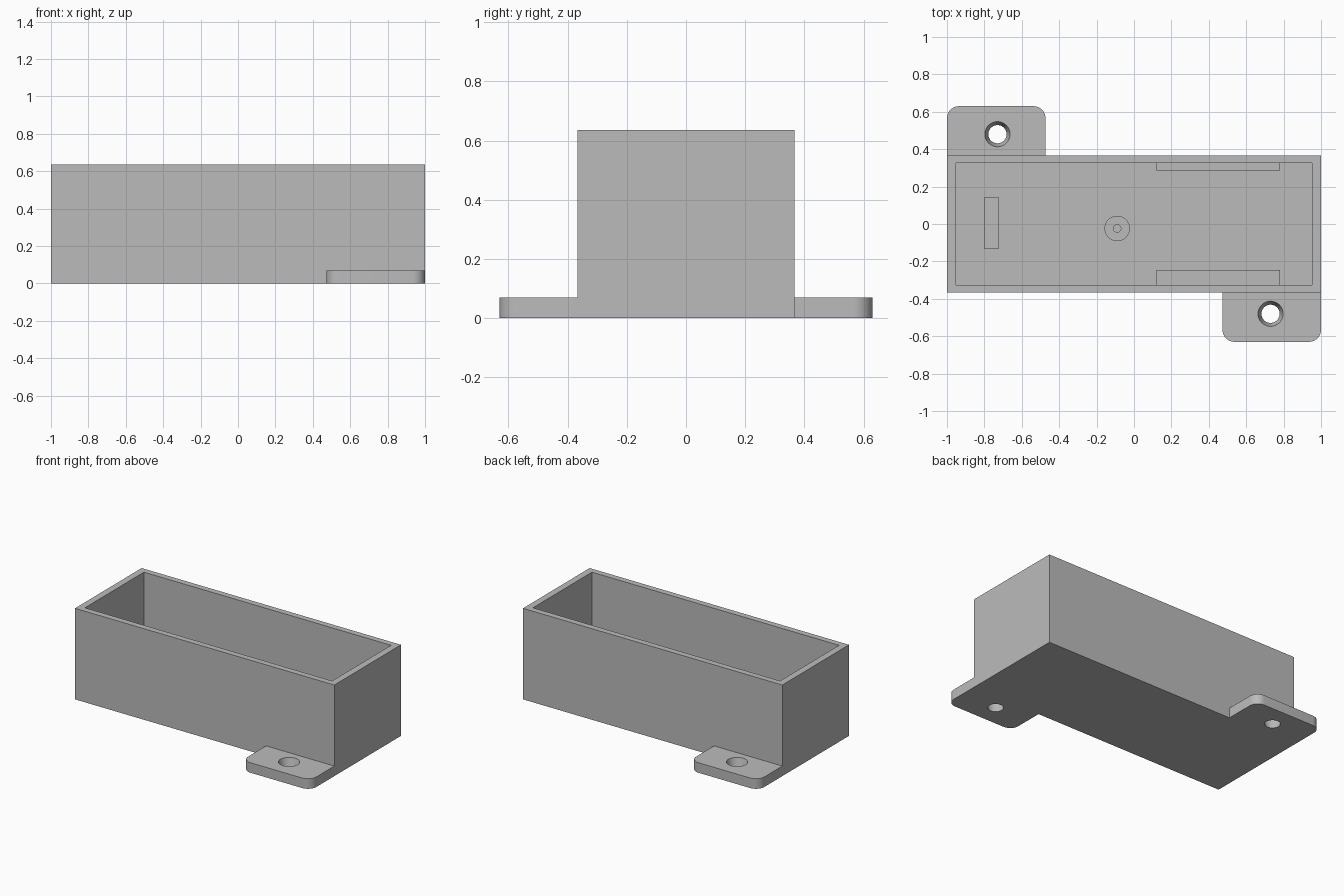
import bpy, bmesh, math

cube = bpy.data.objects.get("Cube")
if cube:
    bpy.data.objects.remove(cube, do_unlink=True)

# Single plastic material
grey = bpy.data.materials.new("grey plastic")
grey.use_nodes = True
colour = (0.5, 0.5, 0.5, 1)
grey.diffuse_color = colour
grey.node_tree.nodes["Principled BSDF"].inputs["Base Color"].default_value = colour

HEIGHT, HALF_Y, FLOOR, TAB = 0.635, 0.367, 0.05, 0.07
IN_X, IN_Y = 0.953, 0.325


def add_object(name, bm):
    bmesh.ops.recalc_face_normals(bm, faces=bm.faces)
    mesh = bpy.data.meshes.new(name)
    bm.to_mesh(mesh)
    bm.free()
    mesh.materials.append(grey)
    obj = bpy.data.objects.new(name, mesh)
    bpy.context.collection.objects.link(obj)
    return obj


def box_mesh(x, y, z):
    """Box spanning the given (low, high) ranges."""
    bm = bmesh.new()
    bmesh.ops.create_cube(bm, size=1)
    for v in bm.verts:
        v.co = [lo + (c + 0.5) * (hi - lo) for c, (lo, hi) in zip(v.co, (x, y, z))]
    return bm


def cone(name, x, y, z, r_low, r_top):
    bm = bmesh.new()
    bmesh.ops.create_cone(bm, cap_ends=True, segments=48, radius1=r_low,
                          radius2=r_top, depth=z[1] - z[0])
    bmesh.ops.translate(bm, verts=bm.verts, vec=(x, y, sum(z) / 2))
    return add_object(name, bm)


def cut(obj, cutter):
    """Subtract the cutter, then discard it."""
    cutter.hide_render = True
    mod = obj.modifiers.new("cut", 'BOOLEAN')
    mod.operation, mod.solver, mod.object = 'DIFFERENCE', 'EXACT', cutter
    activate(obj)
    bpy.ops.object.modifier_apply(modifier=mod.name)
    bpy.data.objects.remove(cutter, do_unlink=True)


def activate(obj):
    bpy.ops.object.select_all(action='DESELECT')
    obj.select_set(True)
    bpy.context.view_layer.objects.active = obj


# Open-topped case
case = add_object("case", box_mesh((-1, 1), (-HALF_Y, HALF_Y), (0, HEIGHT)))
cut(case, add_object("cavity", box_mesh((-IN_X, IN_X), (-IN_Y, IN_Y), (FLOOR, 1))))

# Mounting tabs at opposite corners, each with a tapered screw hole
for side, name in ((1, "front_tab"), (-1, "back_tab")):
    xs = sorted((side * 0.473, side))
    ys = sorted((-side * 0.63, -side * HALF_Y))
    bm = box_mesh(xs, ys, (0, TAB))
    corners = [e for e in bm.edges
               if all(abs(v.co.y) > 0.6 for v in e.verts)
               and abs(e.verts[0].co.z - e.verts[1].co.z) > 0.01]
    bmesh.ops.bevel(bm, geom=corners, offset=0.065, segments=10,
                    profile=0.5, affect='EDGES')
    tab = add_object(name, bm)
    # The cutter continues the taper a little past both faces
    cut(tab, cone("screw_hole", side * 0.73, -side * 0.48,
                  (-0.01, TAB + 0.01), 0.046, 0.07))
    activate(tab)
    bpy.ops.object.shade_smooth_by_angle(angle=math.radians(30))

# Ledges along the long walls and a stop block on the floor
ledge_x, ledge_z = (0.12, 0.78), (FLOOR, 0.2)
add_object("back_ledge", box_mesh(ledge_x, (0.287, IN_Y), ledge_z))
add_object("front_ledge", box_mesh(ledge_x, (-IN_Y, -0.247), ledge_z))
add_object("stop_block", box_mesh((-0.803, -0.723), (-0.132, 0.143), ledge_z))

# Screw post with a pilot hole
post = cone("screw_post", -0.09, -0.024, ledge_z, 0.068, 0.068)
cut(post, cone("pilot_hole", -0.09, -0.024, (0.08, 0.3), 0.02, 0.02))
activate(post)
bpy.ops.object.shade_smooth_by_angle(angle=math.radians(30))
bpy.ops.object.select_all(action='DESELECT')
